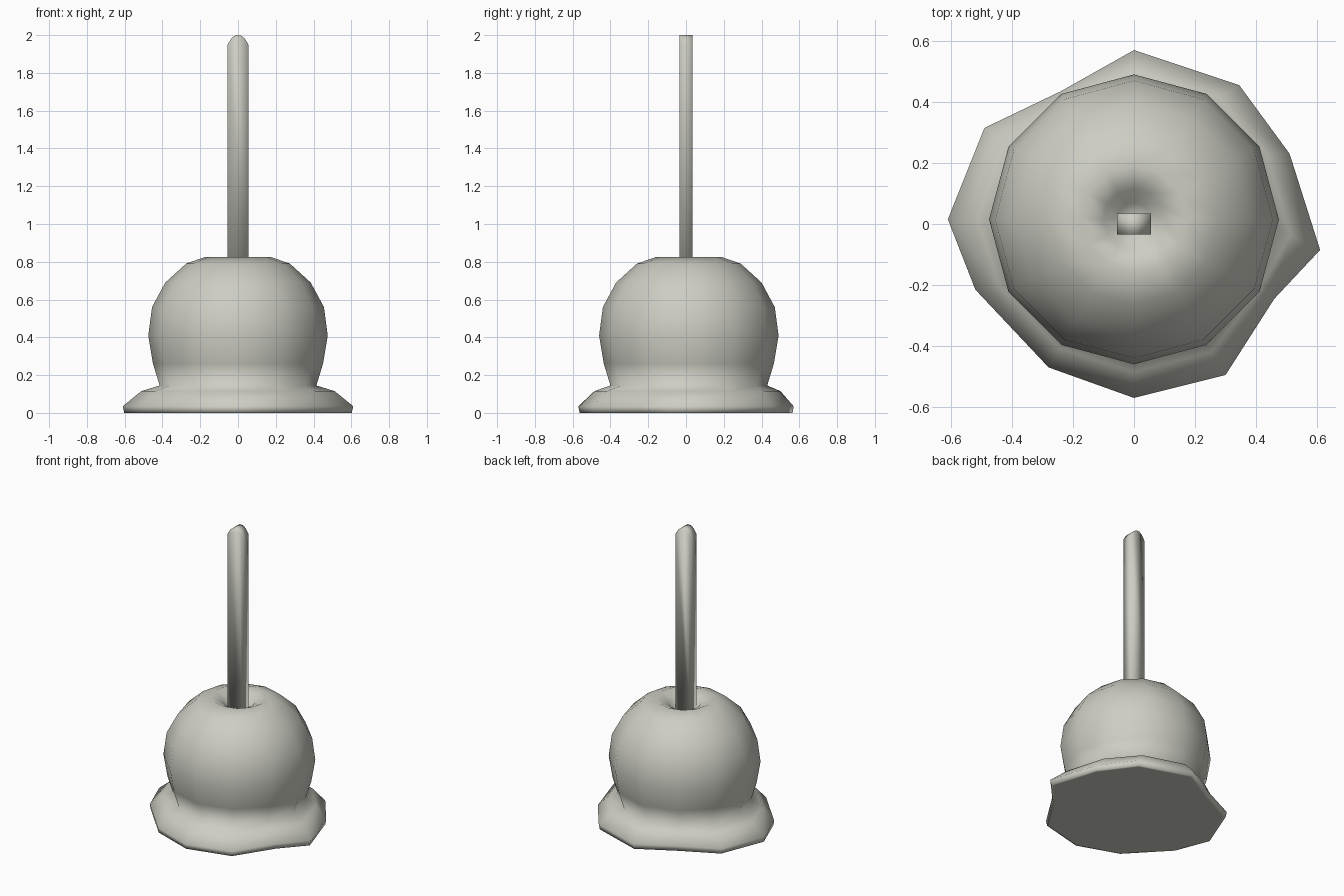
import bpy, bmesh, math

if "Cube" in bpy.data.objects:
    bpy.data.objects.remove(bpy.data.objects["Cube"])

mat = bpy.data.materials.new("pale warm grey")
mat.diffuse_color = (0.61, 0.61, 0.55, 1)
mat.use_nodes = True
mat.node_tree.nodes["Principled BSDF"].inputs["Base Color"].default_value = mat.diffuse_color


def finish(bm, name):
    bmesh.ops.recalc_face_normals(bm, faces=bm.faces)
    for f in bm.faces:
        f.smooth = True
    me = bpy.data.meshes.new(name)
    bm.to_mesh(me)
    bm.free()
    me.materials.append(mat)
    ob = bpy.data.objects.new(name, me)
    bpy.context.collection.objects.link(ob)
    return ob


def bridge(bm, a, b):
    n = len(a)
    for i in range(n):
        bm.faces.new((a[i], a[(i + 1) % n], b[(i + 1) % n], b[i]))


# Dipped apple: 12-sided body flowing into an uneven puddle of coating
N, CY = 12, 0.015
puddle = [(0.61, -0.085), (0.51, 0.23), (0.345, 0.455), (0, 0.57),
          (-0.24, 0.435), (-0.49, 0.315), (-0.61, 0.015), (-0.52, -0.215),
          (-0.28, -0.47), (0, -0.57), (0.30, -0.495), (0.46, -0.245)]
body = [(0.415, 0.145), (0.45, 0.26), (0.475, 0.41), (0.455, 0.56),
        (0.385, 0.69), (0.275, 0.79), (0.175, 0.825), (0.10, 0.79), (0.055, 0.73)]


def circle(r):
    return [(r * math.cos(2 * math.pi * i / N), CY + r * math.sin(2 * math.pi * i / N))
            for i in range(N)]


def mix(a, b, t):
    return [(p[0] + (q[0] - p[0]) * t, p[1] + (q[1] - p[1]) * t) for p, q in zip(a, b)]


neck = circle(body[0][0])
levels = [(mix(puddle, neck, 0.04), 0.0), (puddle, 0.035), (mix(puddle, neck, 0.5), 0.115)]
levels += [(circle(r), z) for r, z in body]

bm = bmesh.new()
rings = [[bm.verts.new((x, y, z)) for x, y in pts] for pts, z in levels]
for a, b in zip(rings, rings[1:]):
    bridge(bm, a, b)
# flat underside with a narrow border, and the floor of the dimple
under = [bm.verts.new((x * 0.97, y * 0.97, 0)) for x, y in levels[0][0]]
bridge(bm, under, rings[0])
bm.faces.new(under[::-1])
tip = bm.verts.new((0, CY, 0.71))
for i in range(N):
    bm.faces.new((rings[-1][i], rings[-1][(i + 1) % N], tip))
finish(bm, "dipped_apple")

# Flat wooden stick with a rounded end
outline = [(-0.055, 0.65), (0.055, 0.65), (0.055, 1.95), (0.035, 1.983),
           (0.012, 2.0), (-0.012, 2.0), (-0.035, 1.983), (-0.055, 1.95)]
bm = bmesh.new()
front = [bm.verts.new((x, -0.035, z)) for x, z in outline]
back = [bm.verts.new((x, 0.035, z)) for x, z in outline]
bridge(bm, front, back)
bm.faces.new(front)
bm.faces.new(back[::-1])
finish(bm, "stick")
